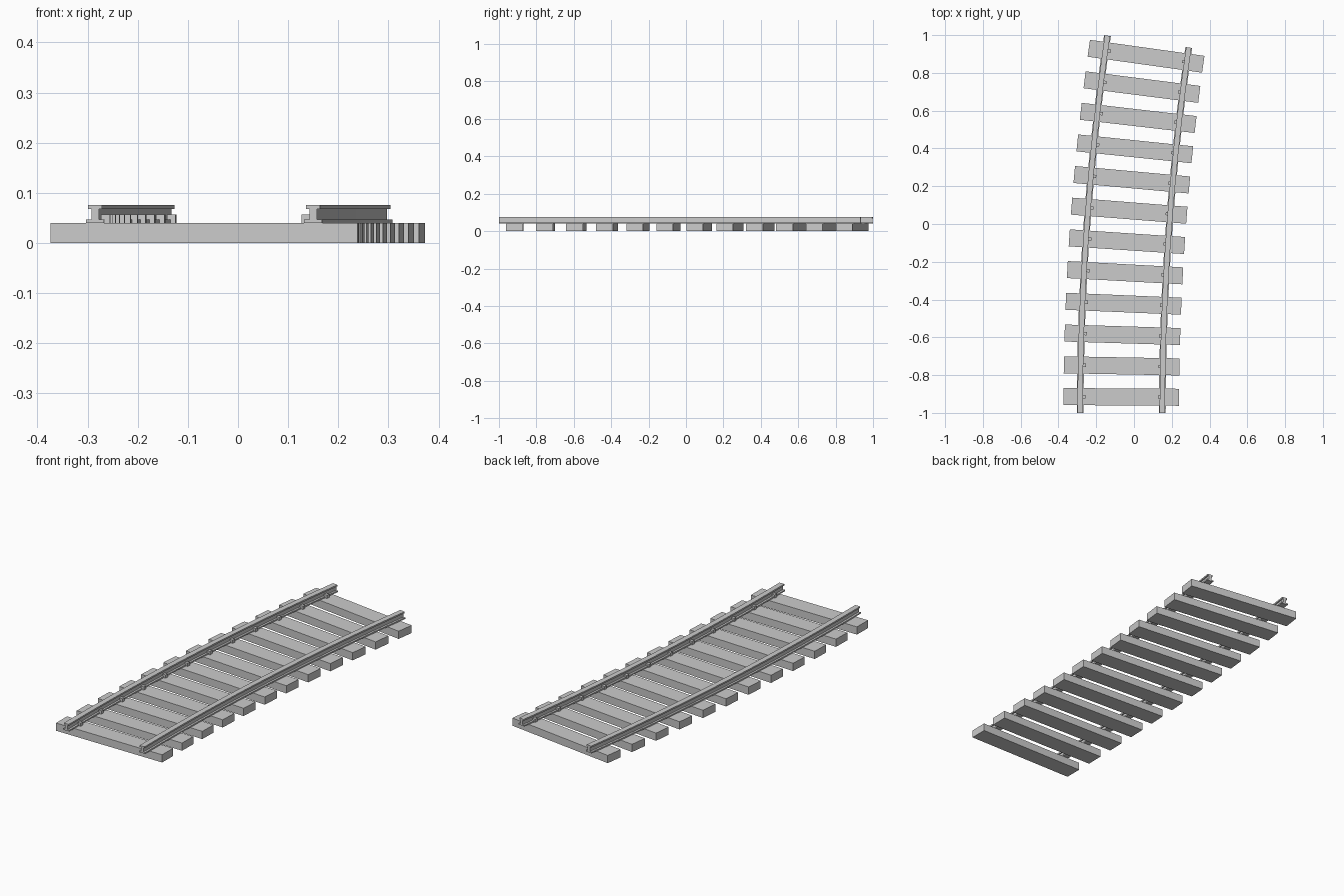
import bpy, bmesh
from math import sin, cos, radians, pi
from mathutils import Matrix

if "Cube" in bpy.data.objects:
    bpy.data.objects.remove(bpy.data.objects["Cube"])

R = 13.65                 # centre line radius, curve centre lies on +x
X0, Y0 = -0.0675, -1.0    # start of the centre line
HALF_GAUGE = 0.2175
END = radians(8.28)


def on_arc(offset, a):
    """Point on the track, offset sideways (+ is right) at arc angle a."""
    r = R - offset
    return X0 + R - r * cos(a), Y0 + r * sin(a)


def finish(bm, name):
    bmesh.ops.recalc_face_normals(bm, faces=bm.faces)
    mesh = bpy.data.meshes.new(name)
    bm.to_mesh(mesh)
    bm.free()
    bpy.context.collection.objects.link(bpy.data.objects.new(name, mesh))


def add_box(bm, offset, a, size, z):
    """Box turned to follow the track at arc angle a."""
    x, y = on_arc(offset, a)
    m = (Matrix.Translation((x, y, z + size[2] / 2)) @ Matrix.Rotation(-a, 4, 'Z')
         @ Matrix.Diagonal((*size, 1)))
    bmesh.ops.create_cube(bm, size=1, matrix=m)


def rail(name, offset, segments=16):
    # I-shaped section: foot, web, head
    half = [(0.018, 0.040), (0.018, 0.047), (0.0075, 0.047),
            (0.0075, 0.068), (0.014, 0.068), (0.014, 0.076)]
    section = half + [(-u, z) for u, z in reversed(half)]
    bm = bmesh.new()
    rings = []
    for i in range(segments + 1):
        a = END * i / segments
        rings.append([bm.verts.new((*on_arc(offset + u, a), z)) for u, z in section])
    n = len(section)
    for r0, r1 in zip(rings, rings[1:]):
        for k in range(n):
            bm.faces.new((r0[k], r0[(k + 1) % n], r1[(k + 1) % n], r1[k]))
    bm.faces.new(rings[0])
    bm.faces.new(rings[-1])
    finish(bm, name)


# Rails
rail("left_rail", -HALF_GAUGE)
rail("right_rail", HALF_GAUGE)

# Sleepers with a spike on the inner side of each rail
first, last, count = radians(0.355), radians(7.95), 12
for i in range(count):
    a = first + (last - first) * i / (count - 1)
    bm = bmesh.new()
    add_box(bm, 0, a, (0.612, 0.09, 0.04), 0)
    finish(bm, f"sleeper_{i + 1}")
    bm = bmesh.new()
    for offset in (-HALF_GAUGE + 0.020, HALF_GAUGE - 0.015):
        add_box(bm, offset, a, (0.017, 0.017, 0.018), 0.039)
    finish(bm, f"spikes_{i + 1}")
